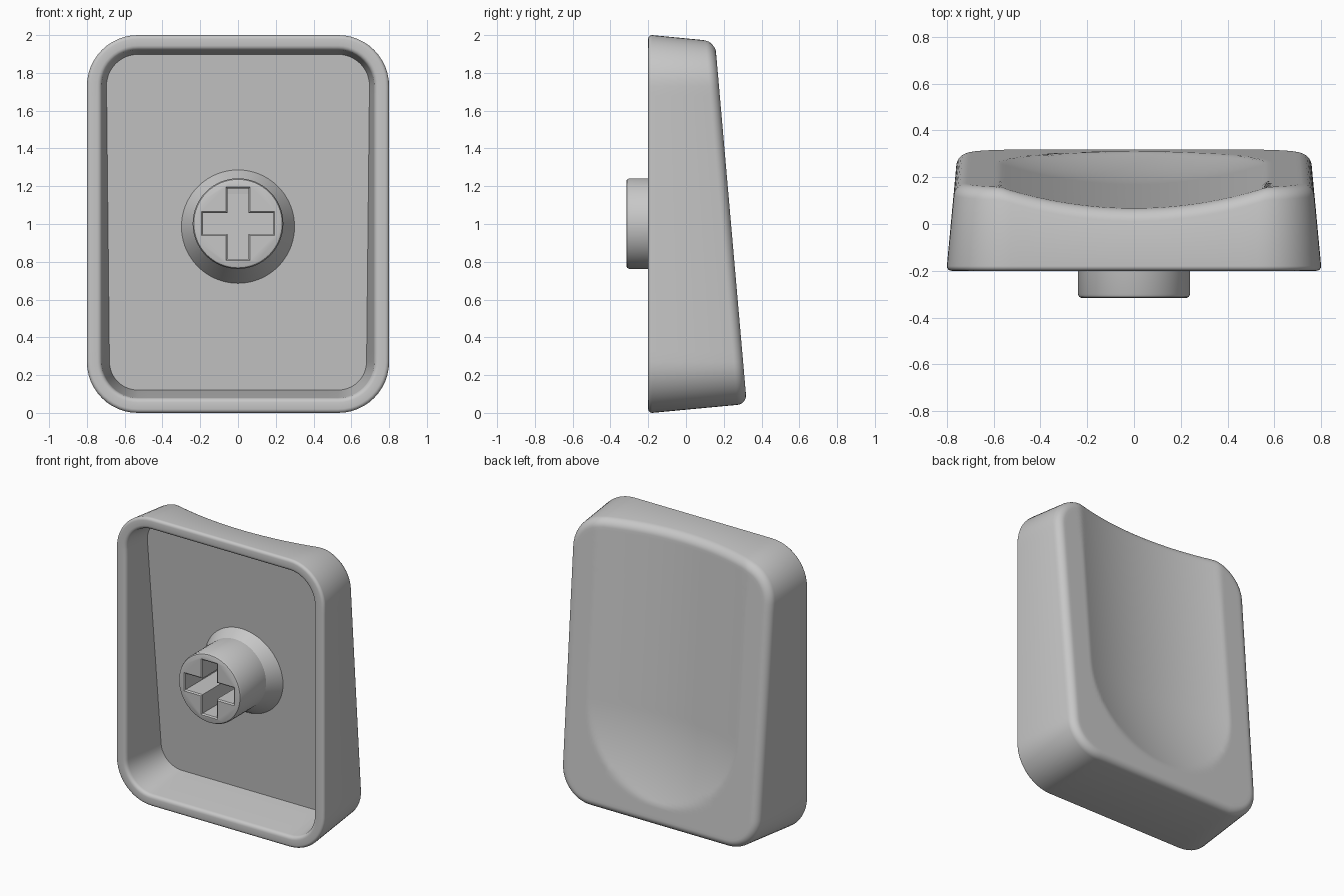
import bpy, bmesh
from math import sin, cos, pi, hypot, sqrt

cube = bpy.data.objects.get("Cube")
if cube:
    bpy.data.objects.remove(cube, do_unlink=True)

grey = bpy.data.materials.new("matte_grey")
grey.use_nodes = True
COLOUR = (0.57, 0.57, 0.57, 1)
grey.diffuse_color = COLOUR
grey.node_tree.nodes["Principled BSDF"].inputs["Base Color"].default_value = COLOUR

FRONT, TAPER, INNER_TAPER, FILLET = -0.2, 0.09, 0.12, 0.05
DISH_R, DISH_DEPTH, DISH_Z = 1.86, 0.09, 0.76
STEM_Z = 1.002


def back(x, z):
    """Sloping back plane with a long scoop that is rounded at its lower end."""
    q = hypot(x, max(0, DISH_Z - z))
    scoop = sqrt(DISH_R ** 2 - q * q) - (DISH_R - DISH_DEPTH)
    return 0.326 - 0.0875 * z - max(0, scoop)


def floor(z):
    """Flat sloping floor of the hollow."""
    return 0.152 - 0.088 * z


def outline(hw=0.8, hh=1.0, r=0.27, arc=12):
    """Rounded rectangle as (x, z, normal x, normal z)."""
    pts = []
    corners = [(1, 1), (-1, 1), (-1, -1), (1, -1)]
    for i, (sx, sz) in enumerate(corners):
        for k in range(arc + 1):
            a = (i + k / arc) * pi / 2
            pts.append((sx * (hw - r) + r * cos(a),
                        1 + sz * (hh - r) + r * sin(a), cos(a), sin(a)))
        # subdivide the straight run to the next corner
        x, z, nx, nz = pts[-1]
        tx, tz = corners[(i + 1) % 4]
        ex = tx * (hw - r) + r * nx
        ez = 1 + tz * (hh - r) + r * nz
        n = 20 if i % 2 == 0 else 28
        for k in range(1, n):
            pts.append((x + (ex - x) * k / n, z + (ez - z) * k / n, nx, nz))
    return pts


def skin(name, rings):
    """Join closed rings of points, capping both ends."""
    bm = bmesh.new()
    loops = [[bm.verts.new(p) for p in ring] for ring in rings]
    for a, b in zip(loops, loops[1:]):
        for i in range(len(a)):
            j = (i + 1) % len(a)
            bm.faces.new((a[i], a[j], b[j], b[i]))
    bm.faces.new(loops[0])
    bm.faces.new(loops[-1])
    bmesh.ops.recalc_face_normals(bm, faces=bm.faces)
    mesh = bpy.data.meshes.new(name)
    bm.to_mesh(mesh)
    bm.free()
    obj = bpy.data.objects.new(name, mesh)
    bpy.context.collection.objects.link(obj)
    mesh.materials.append(grey)
    return obj


def activate(obj):
    bpy.ops.object.select_all(action='DESELECT')
    obj.select_set(True)
    bpy.context.view_layer.objects.active = obj


base = outline()


def inset(d, y):
    return [(x - nx * d, y, z - nz * d) for x, z, nx, nz in base]


# Hollow floor and inner wall
inner = []
for x, z, nx, nz in base:
    d = 0.08
    for _ in range(6):
        d = 0.08 + INNER_TAPER * (floor(z - nz * d) - FRONT)
    inner.append((x - nx * d, floor(z - nz * d), z - nz * d))
rings = [inner]

# Rounded front rim, from the inner edge to the outer edge
for k in range(5):
    a = k / 4 * pi / 2
    rings.append(inset(0.055 + 0.025 * cos(a), FRONT + 0.025 * (1 - sin(a))))
for k in range(5):
    a = k / 4 * pi / 2
    rings.append(inset(0.02 * (1 - sin(a)), FRONT + 0.02 * (1 - cos(a))))

# Tapered outer wall running into the rounded back edge
for k in range(9):
    a = k / 8 * pi / 2
    ring = []
    for x, z, nx, nz in base:
        d = 0.05
        for _ in range(8):
            px, pz = x - nx * d, z - nz * d
            y = back(px, pz) - FILLET * (1 - sin(a))
            d = TAPER * (y - FRONT) + FILLET * (1 - cos(a))
        ring.append((px, y, pz))
    rings.append(ring)

# Scooped back surface
edge = rings[-1]
STEPS = 48
for k in range(1, STEPS):
    t = 1 - k / STEPS
    rings.append([(x * t, back(x * t, 1 + (z - 1) * t), 1 + (z - 1) * t)
                  for x, y, z in edge])
shell = skin("shell", rings)

# Round stem with a flared foot resting on the sloping floor
SIDES = 64


def circle(r, y):
    return [(r * cos(2 * pi * i / SIDES), y, STEM_Z + r * sin(2 * pi * i / SIDES))
            for i in range(SIDES)]


foot = []
for i in range(SIDES):
    a = 2 * pi * i / SIDES
    r = 0.3
    for _ in range(8):
        y = floor(STEM_Z + r * sin(a)) + 0.004
        r = 0.24 + 0.6 * (y + 0.035)
    foot.append((r * cos(a), y, STEM_Z + r * sin(a)))
stem = skin("stem", [circle(0.224, -0.316), circle(0.234, -0.312),
                     circle(0.24, -0.3), circle(0.24, -0.035), foot])


# Cross-shaped socket with a chamfered mouth, cut into the stem
def cross(grow, y):
    w, l = 0.056 + grow, 0.186 + grow
    pts = [(l, -w), (l, w), (w, w), (w, l), (-w, l), (-w, w),
           (-l, w), (-l, -w), (-w, -w), (-w, -l), (w, -l), (w, -w)]
    return [(x, y, STEM_Z + z) for x, z in pts]


cutter = skin("socket_cutter", [cross(0.018, -0.326), cross(0, -0.308),
                                cross(0, 0.05)])
cutter.hide_render = True
cut = stem.modifiers.new("socket", 'BOOLEAN')
cut.operation = 'DIFFERENCE'
cut.solver = 'EXACT'
cut.object = cutter
activate(stem)
bpy.ops.object.modifier_apply(modifier=cut.name)
bpy.data.objects.remove(cutter, do_unlink=True)

for obj in (shell, stem):
    activate(obj)
    bpy.ops.object.shade_smooth_by_angle(angle=pi / 6)
